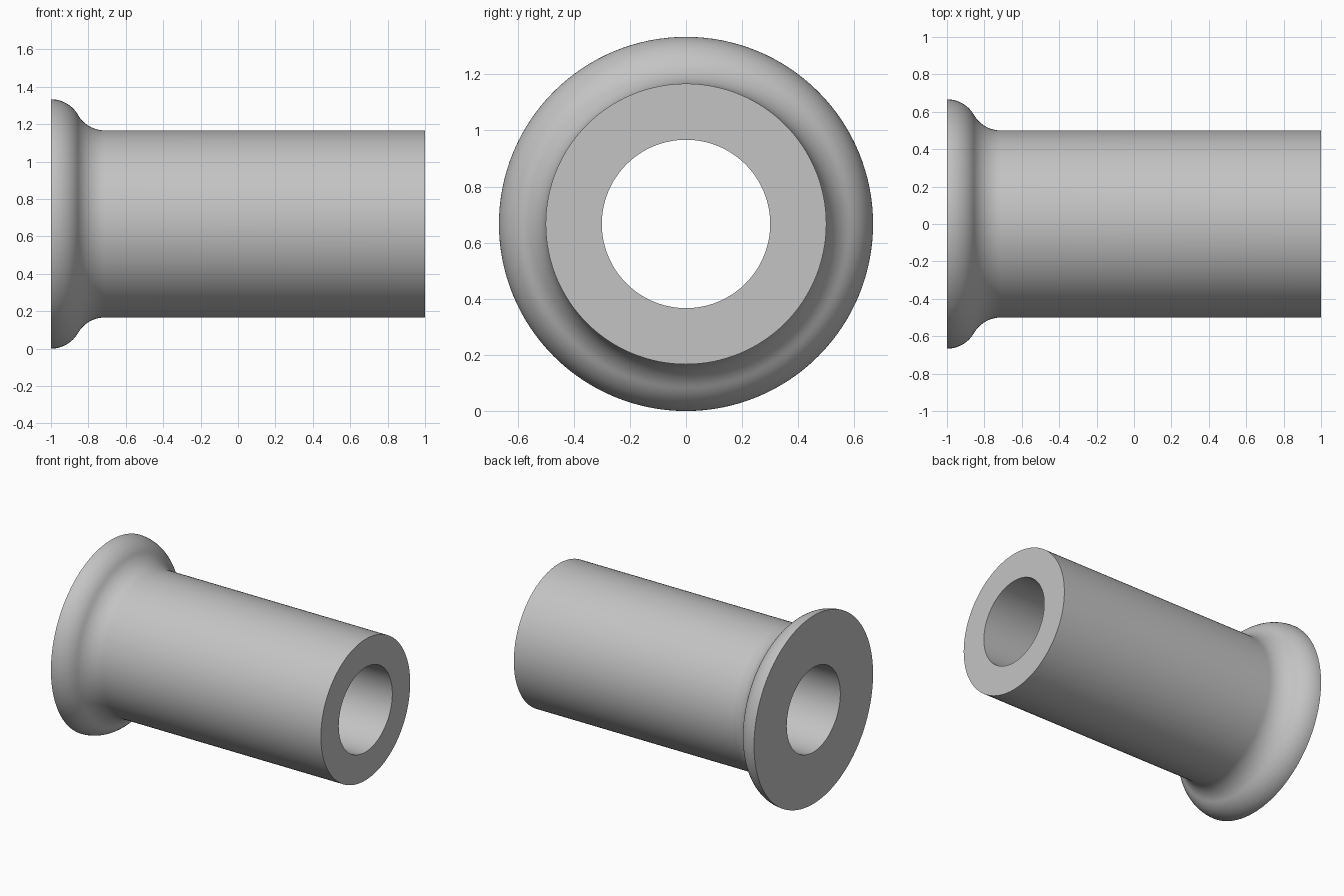
import bpy
import bmesh
from math import sin, cos, radians, sqrt

cube = bpy.data.objects.get("Cube")
if cube:
    bpy.data.objects.remove(cube, do_unlink=True)

SIDES = 128
ARC_STEPS = 16
BODY_R, BORE_R = 0.5, 0.3
FILLET = 1 / 6
FLANGE_R = BODY_R + FILLET


def arc(cx, cr, start, end):
    """Points (x, radius) along a rounded part of the profile."""
    angles = [radians(start + (end - start) * i / ARC_STEPS) for i in range(ARC_STEPS + 1)]
    return [(cx + FILLET * cos(a), cr + FILLET * sin(a)) for a in angles]


# Profile: rounded flange rim, concave neck, straight body, bore
neck_x = -1 + FILLET * sqrt(3)
profile = arc(-1, BODY_R, 90, 30)
profile += arc(neck_x, FLANGE_R, 210, 270)[1:]
profile += [(1, BODY_R), (1, BORE_R), (-1, BORE_R)]

# Revolve the closed profile around the x axis
bm = bmesh.new()
rings = []
for s in range(SIDES):
    a = radians(360 * s / SIDES)
    rings.append([bm.verts.new((x, r * sin(a), FLANGE_R + r * cos(a))) for x, r in profile])
count = len(profile)
for s in range(SIDES):
    here, there = rings[s], rings[(s + 1) % SIDES]
    for i in range(count):
        j = (i + 1) % count
        bm.faces.new((here[i], here[j], there[j], there[i]))
bmesh.ops.recalc_face_normals(bm, faces=bm.faces)

mesh = bpy.data.meshes.new("flanged_bushing")
bm.to_mesh(mesh)
bm.free()
bushing = bpy.data.objects.new("flanged_bushing", mesh)
bpy.context.collection.objects.link(bushing)

# Plain grey material
grey = bpy.data.materials.new("light_grey")
grey.use_nodes = True
colour = (0.55, 0.55, 0.55, 1)
grey.diffuse_color = colour
grey.node_tree.nodes["Principled BSDF"].inputs["Base Color"].default_value = colour
mesh.materials.append(grey)

# Smooth curved walls, keep rim edges sharp
bpy.ops.object.select_all(action="DESELECT")
bushing.select_set(True)
bpy.context.view_layer.objects.active = bushing
bpy.ops.object.shade_smooth_by_angle(angle=radians(30))
